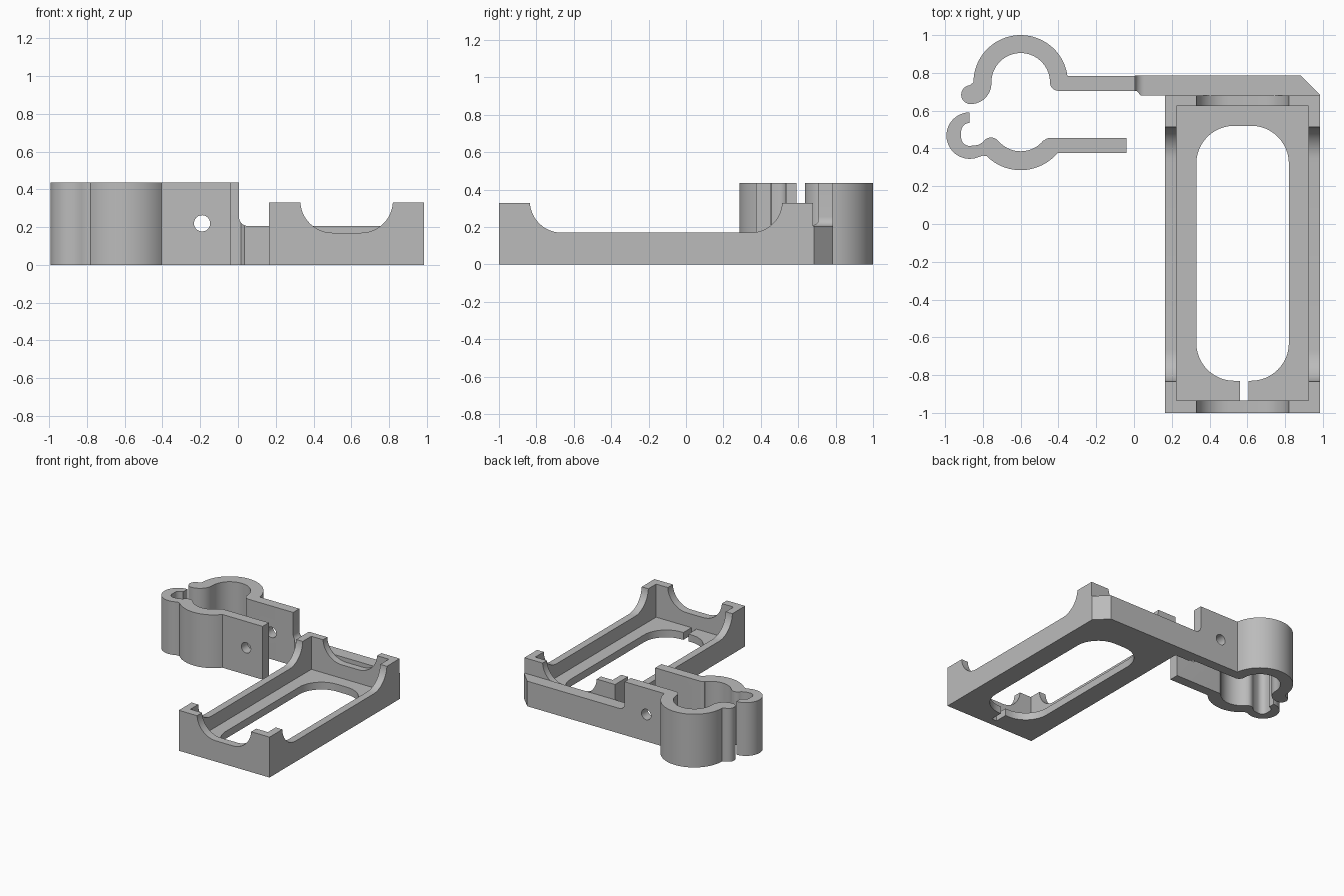
import bpy, bmesh, math
from mathutils import Vector

old = bpy.data.objects.get("Cube")
if old:
    bpy.data.objects.remove(old, do_unlink=True)

grey = bpy.data.materials.new("plain grey")
grey.use_nodes = True
COLOUR = (0.5, 0.5, 0.5, 1)
grey.diffuse_color = COLOUR
grey.node_tree.nodes["Principled BSDF"].inputs["Base Color"].default_value = COLOUR

# Where a 2D profile and its extrusion depth land in space
AXES = {"z": lambda u, v, w: (u, v, w),
        "y": lambda u, v, w: (u, w, v),
        "x": lambda u, v, w: (w, u, v)}


def arc(cx, cy, r, start, end, n=12):
    angles = [math.radians(start + (end - start) * i / n) for i in range(n + 1)]
    return [(cx + r * math.cos(a), cy + r * math.sin(a)) for a in angles]


def rect(u0, u1, v0, v1):
    return [(u0, v0), (u1, v0), (u1, v1), (u0, v1)]


def rounded(u0, u1, v0, v1, r):
    return (arc(u0 + r, v0 + r, r, 180, 270) + arc(u1 - r, v0 + r, r, 270, 360)
            + arc(u1 - r, v1 - r, r, 0, 90) + arc(u0 + r, v1 - r, r, 90, 180))


def prism(name, points, low, high, axis="z"):
    place = AXES[axis]
    bm = bmesh.new()
    face = bm.faces.new([bm.verts.new(place(u, v, low)) for u, v in points])
    sweep = bmesh.ops.extrude_face_region(bm, geom=[face])
    moved = [g for g in sweep["geom"] if isinstance(g, bmesh.types.BMVert)]
    bmesh.ops.translate(bm, verts=moved, vec=Vector(place(0, 0, high - low)))
    bmesh.ops.remove_doubles(bm, verts=bm.verts, dist=1e-5)
    bmesh.ops.recalc_face_normals(bm, faces=bm.faces)
    mesh = bpy.data.meshes.new(name)
    bm.to_mesh(mesh)
    bm.free()
    mesh.materials.append(grey)
    obj = bpy.data.objects.new(name, mesh)
    bpy.context.collection.objects.link(obj)
    return obj


def activate(obj):
    bpy.ops.object.select_all(action="DESELECT")
    obj.select_set(True)
    bpy.context.view_layer.objects.active = obj


def cut(obj, *profile):
    cutter = prism("cutter", *profile)
    cutter.hide_render = True
    mod = obj.modifiers.new("cut", "BOOLEAN")
    mod.operation, mod.solver, mod.object = "DIFFERENCE", "EXACT", cutter
    activate(obj)
    bpy.ops.object.modifier_apply(modifier=mod.name)
    bpy.data.objects.remove(cutter, do_unlink=True)


def scoop(u0, u1, bottom, r):
    """Round-bottomed notch, open at the top."""
    return (arc(u0 + r, bottom + r, r, 180, 270) + arc(u1 - r, bottom + r, r, 270, 360)
            + [(u1, 0.6), (u0, 0.6)])


# Tray: pocket, floor opening, slot and scooped walls
tray = prism("tray", rect(0.165, 0.985, -1, 0.68), 0, 0.33)
cut(tray, rect(0.225, 0.925, -0.935, 0.625), 0.06, 0.5)
cut(tray, rounded(0.33, 0.82, -0.83, 0.52, 0.2), -0.1, 0.2)
cut(tray, rect(0.56, 0.605, -0.935, -0.75), -0.1, 0.2)
cut(tray, scoop(0.33, 0.82, 0.17, 0.17), -1.1, 0.75, "y")
cut(tray, scoop(-0.835, 0.515, 0.17, 0.17), 0, 1.1, "x")

# Arm with the rear half of the clamp
arm_outline = ([(0.885, 0.785)]
               + arc(-0.6, 0.75, 0.25, 8, 180, 36)
               + arc(-0.865, 0.685, 0.05, 95, 270)
               + arc(-0.865, 0.745, 0.11, -90, 0)
               + arc(-0.6, 0.75, 0.155, 180, 0, 30)
               + arc(-0.4, 0.75, 0.045, 180, 270, 8)
               + [(0.015, 0.705), (0.035, 0.68), (0.985, 0.68), (0.985, 0.685)])
arm = prism("arm_and_rear_clamp", arm_outline, 0, 0.435)
step = [(0.005, 0.6)] + arc(0.055, 0.255, 0.05, 180, 270, 8) + [(1.1, 0.205), (1.1, 0.6)]
cut(arm, step, 0.6, 0.9, "y")

# Front half of the clamp with its hook
clamp_outline = ([(-0.04, 0.375), (-0.04, 0.455)]
                 + arc(-0.445, 0.41, 0.045, 90, 135, 6)
                 + arc(-0.6, 0.54, 0.155, -39, -141, 20)
                 + arc(-0.757, 0.41, 0.048, 45, 150, 8)
                 + [(-0.825, 0.418)]
                 + arc(-0.87, 0.458, 0.045, -75, -180, 10)
                 + arc(-0.87, 0.49, 0.045, 180, 90, 8)
                 + arc(-0.87, 0.468, 0.123, 90, 290, 28)
                 + [(-0.8, 0.362)]
                 + arc(-0.6, 0.54, 0.255, -135, -40, 24))
clamp = prism("front_clamp", clamp_outline, 0, 0.435)

# Bolt hole through both clamp plates
for plate in (arm, clamp):
    cut(plate, arc(-0.19, 0.22, 0.043, 0, 360, 24), 0.3, 0.9, "y")

for part in (tray, arm, clamp):
    activate(part)
    bpy.ops.object.shade_smooth_by_angle(angle=math.radians(30))
